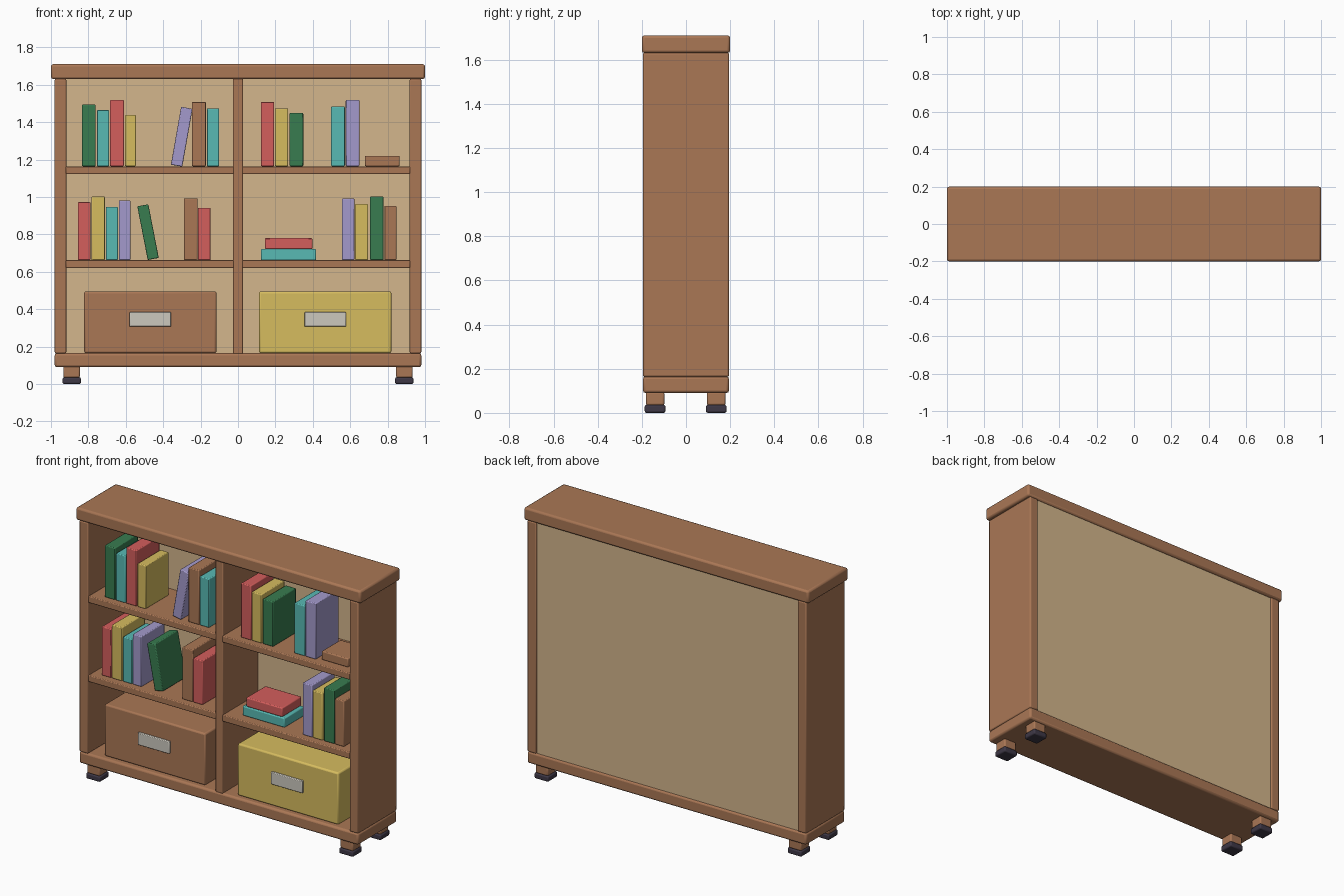
import bpy
import bmesh
from math import radians

cube = bpy.data.objects.get("Cube")
if cube:
    bpy.data.objects.remove(cube, do_unlink=True)


def material(name, r, g, b):
    """Flat material from 0-255 display values, stored as linear."""
    def lin(c):
        c /= 255
        return c / 12.92 if c < 0.04045 else ((c + 0.055) / 1.055) ** 2.4
    m = bpy.data.materials.new(name)
    col = (lin(r), lin(g), lin(b), 1)
    m.use_nodes = True
    m.diffuse_color = col
    m.node_tree.nodes["Principled BSDF"].inputs["Base Color"].default_value = col
    return m


WOOD = material("warm wood", 170, 119, 85)
BACK = material("pale backing", 212, 182, 140)
RED = material("red cover", 212, 94, 92)
YELLOW = material("yellow cover", 214, 188, 95)
TEAL = material("teal cover", 88, 186, 180)
GREEN = material("green cover", 56, 124, 80)
LILAC = material("lilac cover", 164, 154, 204)
GREY = material("handle grey", 204, 200, 190)
DARK = material("dark rubber", 62, 56, 70)


def box(name, mat, x, y, z, bevel=0.008, tilt=0):
    """Rounded box spanning the given (min, max) ranges, tilted about y."""
    size = (x[1] - x[0], y[1] - y[0], z[1] - z[0])
    bm = bmesh.new()
    bmesh.ops.create_cube(bm, size=1)
    bmesh.ops.scale(bm, vec=size, verts=bm.verts)
    me = bpy.data.meshes.new(name)
    bm.to_mesh(me)
    bm.free()
    me.materials.append(mat)
    ob = bpy.data.objects.new(name, me)
    bpy.context.collection.objects.link(ob)
    ob.location = (sum(x) / 2, sum(y) / 2, sum(z) / 2)
    ob.rotation_euler.y = radians(tilt)
    mod = ob.modifiers.new("soft edges", "BEVEL")
    mod.width = bevel
    mod.segments = 2
    bpy.context.view_layer.objects.active = ob
    ob.select_set(True)
    bpy.ops.object.shade_smooth_by_angle(angle=radians(30))
    ob.select_set(False)
    return ob


# Case
box("top_board", WOOD, (-1, 1), (-0.2, 0.2), (1.63, 1.71), 0.012)
box("base_board", WOOD, (-0.98, 0.98), (-0.195, 0.195), (0.09, 0.165), 0.012)
box("divider", WOOD, (-0.026, 0.026), (-0.19, 0.175), (0.16, 1.635), 0.005)
box("back_panel", BACK, (-0.92, 0.92), (0.165, 0.185), (0.16, 1.635), 0.002)

# Mirrored sides, shelves and feet
for side, s in (("right", -1), ("left", 1)):
    def span(a, b):
        return tuple(sorted((s * a, s * b)))
    box(side + "_side_panel", WOOD, span(0.918, 0.98), (-0.195, 0.195), (0.163, 1.632))
    for level, z in (("lower", 0.62), ("upper", 1.122)):
        box(f"{side}_{level}_shelf", WOOD, span(0.022, 0.92), (-0.19, 0.17), (z, z + 0.042), 0.005)
    for end, y in (("front", -0.14), ("back", 0.137)):
        box(f"{side}_{end}_foot", WOOD, span(0.845, 0.934), (y - 0.042, y + 0.042), (0.034, 0.095))
        box(f"{side}_{end}_foot_pad", DARK, span(0.84, 0.938), (y - 0.047, y + 0.047), (0, 0.036))

# Upright books: colour, left edge, width, height
UPPER = [
    (GREEN, -0.834, 0.073, 0.33), (TEAL, -0.755, 0.066, 0.30),
    (RED, -0.684, 0.074, 0.355), (YELLOW, -0.604, 0.058, 0.275),
    (WOOD, -0.246, 0.074, 0.345), (TEAL, -0.167, 0.066, 0.31),
    (RED, 0.123, 0.07, 0.345), (YELLOW, 0.198, 0.07, 0.31),
    (GREEN, 0.276, 0.073, 0.285), (TEAL, 0.498, 0.073, 0.32),
    (LILAC, 0.576, 0.073, 0.355),
]
LOWER = [
    (RED, -0.856, 0.067, 0.31), (YELLOW, -0.784, 0.072, 0.34),
    (TEAL, -0.706, 0.064, 0.285), (LILAC, -0.637, 0.062, 0.32),
    (WOOD, -0.289, 0.073, 0.33), (RED, -0.214, 0.068, 0.28),
    (LILAC, 0.556, 0.066, 0.33), (YELLOW, 0.626, 0.07, 0.3),
    (GREEN, 0.706, 0.073, 0.34), (WOOD, 0.782, 0.065, 0.29),
]
DEPTH = (-0.147, 0.085)
for row, z, books in (("upper", 1.164, UPPER), ("lower", 0.662, LOWER)):
    for i, (mat, x, w, h) in enumerate(books, 1):
        box(f"{row}_book_{i}", mat, (x, x + w), DEPTH, (z, z + h), 0.005)

# Leaning books
box("upper_leaning_book", LILAC, (-0.332, -0.270), DEPTH, (1.165, 1.479), 0.005, 10)
box("lower_leaning_book", GREEN, (-0.511, -0.451), DEPTH, (0.666, 0.958), 0.005, -11)

# Books lying flat
box("upper_flat_book", WOOD, (0.678, 0.864), (-0.13, 0.06), (1.164, 1.22), 0.006)
box("stacked_book_bottom", TEAL, (0.122, 0.418), (-0.13, 0.07), (0.662, 0.722), 0.006)
box("stacked_book_top", RED, (0.144, 0.398), (-0.125, 0.07), (0.722, 0.78), 0.006)

# Storage boxes with handles
for name, mat, cx in (("wood", WOOD, -0.469), ("yellow", YELLOW, 0.466)):
    box(name + "_storage_box", mat, (cx - 0.354, cx + 0.354), (-0.165, 0.12), (0.165, 0.495), 0.01)
    box(name + "_box_handle", GREY, (cx - 0.111, cx + 0.111), (-0.18, -0.16), (0.307, 0.384), 0.004)
